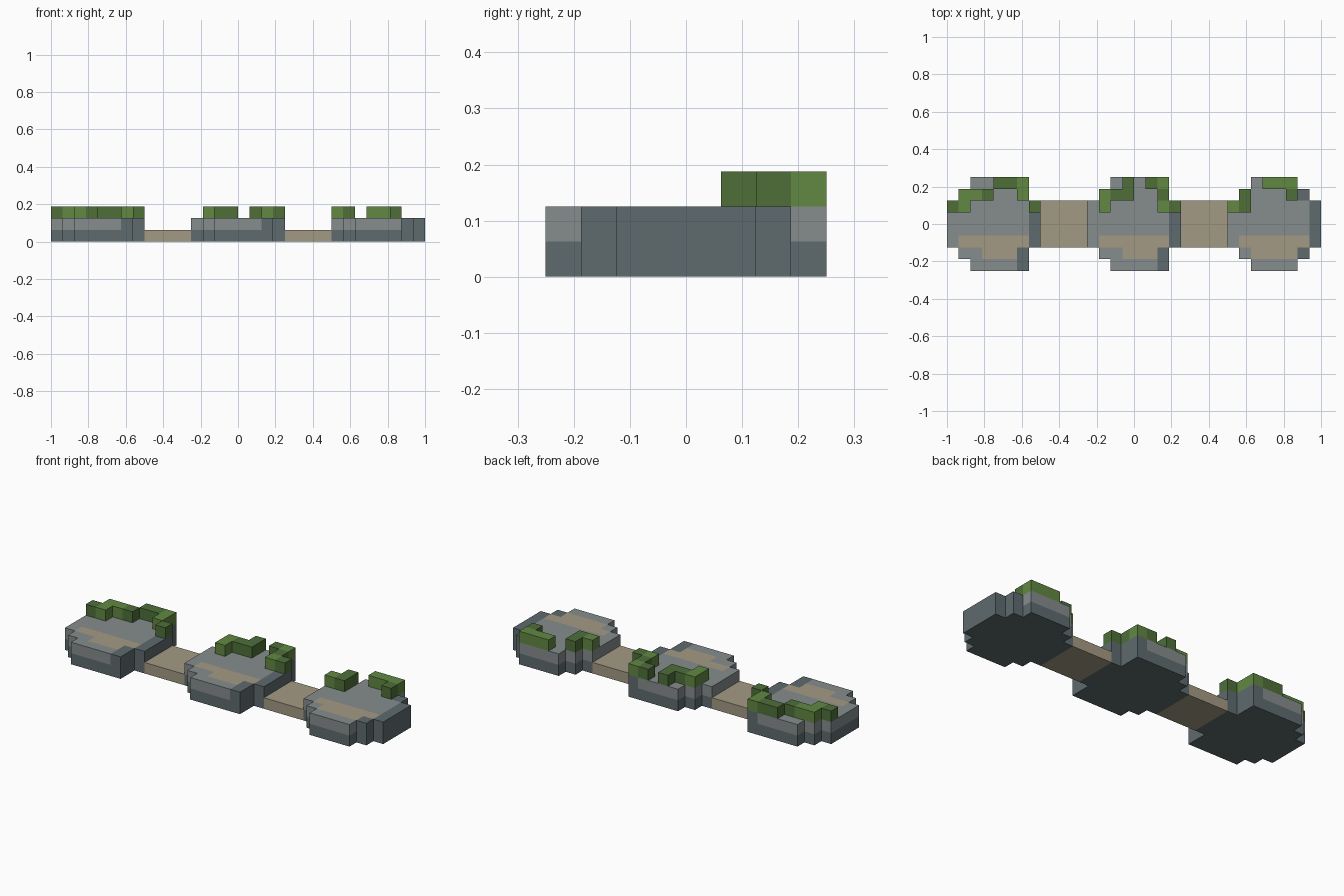
import bpy, bmesh

if "Cube" in bpy.data.objects:
    bpy.data.objects.remove(bpy.data.objects["Cube"])

U = 0.0625  # block size

def material(name, rgb):
    m = bpy.data.materials.new(name)
    lin = [(c / 255 / 12.92) if c < 11 else ((c / 255 + 0.055) / 1.055) ** 2.4 for c in rgb]
    m.diffuse_color = (*lin, 1)
    m.use_nodes = True
    m.node_tree.nodes["Principled BSDF"].inputs["Base Color"].default_value = m.diffuse_color
    return m

COLOURS = {
    "g": material("light stone", (134, 140, 141)),
    "s": material("dark slate", (94, 107, 110)),
    "t": material("sand", (164, 154, 132)),
    "L": material("light moss", (98, 136, 66)),
    "D": material("dark moss", (78, 111, 57)),
}

# Cap layouts, back row first
ROUND_CAP = ["..ggggs.", ".gggggs.", "gggggggs", "gggggggs",
             "gggggggs", "gtttttts", ".ggttts.", "..ggggs."]
NARROW_CAP = ["..gggg..", ".gggggs.", "gggggggs", "gggggggs",
              "gggggggs", "gtttttts", ".gtttts.", "..gggg.."]

# Moss layouts, back row first
LEFT_MOSS = ["....DDL.", ".LLD..L.", "DL.....D"]
MIDDLE_MOSS = ["...D.DL.", ".LDD..D.", ".L....LD"]
RIGHT_MOSS = ["...LLL..", ".D.L.D..".replace(".L.", "..."), "LD......"]
RIGHT_MOSS[1] = ".D...L.."
RIGHT_MOSS[0] = "...LLL.."
RIGHT_MOSS[1] = ".D...D.."

parts = {}

def add_layer(part, rows, col, layer, colour=None):
    """Fill one layer of blocks from a small layout."""
    cells = parts.setdefault(part, {})
    for r, row in enumerate(rows):
        for c, ch in enumerate(row):
            if ch != ".":
                cells[(col + c, 7 - r, layer)] = colour or ch

# Three stones, each with a slate foot, a pale cap and moss
for side, col, cap, moss in (("left", 0, ROUND_CAP, LEFT_MOSS),
                             ("middle", 12, ROUND_CAP, MIDDLE_MOSS),
                             ("right", 24, NARROW_CAP, RIGHT_MOSS)):
    add_layer(side + "_stone", cap, col, 0, "s")
    add_layer(side + "_stone", cap, col, 1)
    add_layer(side + "_moss", moss, col, 2)

# Sand paths linking the stones
for name, col in (("left_path", 8), ("right_path", 20)):
    add_layer(name, ["....", "...."] + ["tttt"] * 4, col, 0)

solid = {cell for cells in parts.values() for cell in cells}

def build(name, cells):
    """Make one mesh holding only the exposed faces of its blocks."""
    bm = bmesh.new()
    used = sorted(set(cells.values()))
    verts = {}

    def vert(p):
        if p not in verts:
            verts[p] = bm.verts.new(((p[0] - 16) * U, (p[1] - 4) * U, p[2] * U))
        return verts[p]

    for cell, colour in cells.items():
        for axis in range(3):
            for d in (0, 1):
                near = list(cell)
                near[axis] += 2 * d - 1
                if tuple(near) in solid:
                    continue
                a, b = (axis + 1) % 3, (axis + 2) % 3
                loop = []
                for i, j in ((0, 0), (1, 0), (1, 1), (0, 1)):
                    p = list(cell)
                    p[axis] += d
                    p[a] += i
                    p[b] += j
                    loop.append(vert(tuple(p)))
                face = bm.faces.new(loop if d else loop[::-1])
                face.material_index = used.index(colour)
    mesh = bpy.data.meshes.new(name)
    bm.to_mesh(mesh)
    bm.free()
    for colour in used:
        mesh.materials.append(COLOURS[colour])
    bpy.context.collection.objects.link(bpy.data.objects.new(name, mesh))

for part, cells in parts.items():
    build(part, cells)
